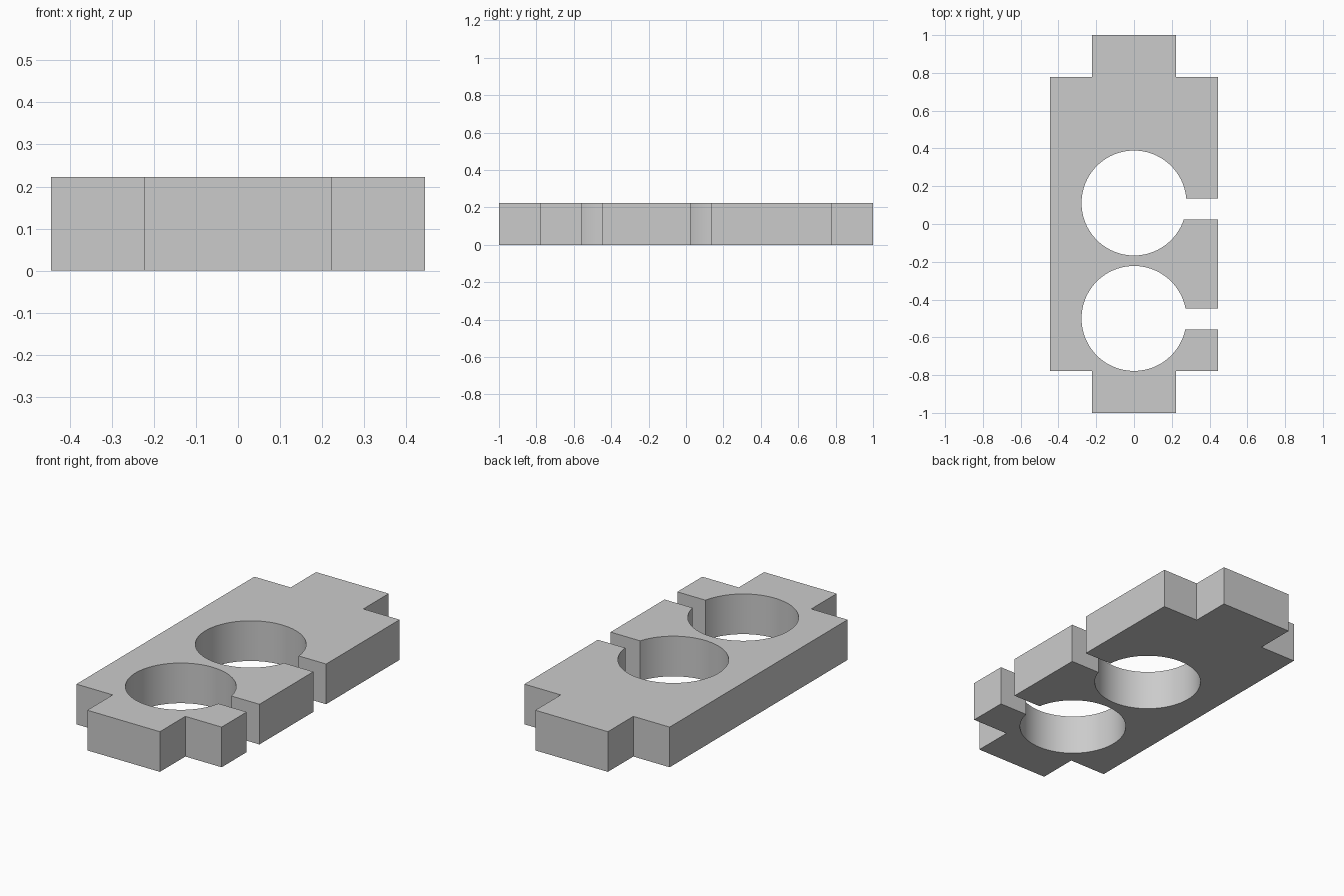
import bpy, bmesh
from math import asin, cos, sin, tau

cube = bpy.data.objects.get("Cube")
if cube:
    bpy.data.objects.remove(cube, do_unlink=True)

UNIT = 1 / 9
HEIGHT = 2 * UNIT
HALF_WIDTH, HALF_BODY = 4 * UNIT, 7 * UNIT
TAB_HALF = 2 * UNIT
RADIUS = 2.5 * UNIT
SLOT_HALF = UNIT / 2
SEGMENTS = 96


def open_hole(centre, slot):
    """Outline of a round hole that opens through a slot to the +x edge."""
    low, high = slot - SLOT_HALF, slot + SLOT_HALF
    start = asin((low - centre) / RADIUS)
    end = asin((high - centre) / RADIUS) - tau
    points = [(HALF_WIDTH, low)]
    for i in range(SEGMENTS + 1):
        a = start + (end - start) * i / SEGMENTS
        points.append((RADIUS * cos(a), centre + RADIUS * sin(a)))
    return points + [(HALF_WIDTH, high)]


# Plate outline, counter-clockwise: front tab, slotted edge, back tab
outline = [(-TAB_HALF, -1), (TAB_HALF, -1), (TAB_HALF, -HALF_BODY), (HALF_WIDTH, -HALF_BODY)]
outline += open_hole(-0.5, -0.503)
outline += open_hole(UNIT, 0.08)
outline += [(HALF_WIDTH, HALF_BODY), (TAB_HALF, HALF_BODY), (TAB_HALF, 1), (-TAB_HALF, 1),
            (-TAB_HALF, HALF_BODY), (-HALF_WIDTH, HALF_BODY),
            (-HALF_WIDTH, -HALF_BODY), (-TAB_HALF, -HALF_BODY)]

# Extrude the outline to the plate thickness
bm = bmesh.new()
base = bm.faces.new([bm.verts.new((x, y, 0)) for x, y in outline])
top = bmesh.ops.extrude_face_region(bm, geom=[base], use_keep_orig=True)["geom"]
bmesh.ops.translate(bm, vec=(0, 0, HEIGHT), verts=[v for v in top if isinstance(v, bmesh.types.BMVert)])
bmesh.ops.recalc_face_normals(bm, faces=bm.faces)
caps = [f for f in bm.faces if len(f.verts) > 4]
bmesh.ops.triangulate(bm, faces=caps)
mesh = bpy.data.meshes.new("clip_plate")
bm.to_mesh(mesh)
bm.free()

plate = bpy.data.objects.new("clip_plate", mesh)
bpy.context.collection.objects.link(plate)

# Plain grey
grey = bpy.data.materials.new("grey")
grey.use_nodes = True
colour = (0.6, 0.6, 0.6, 1)
grey.diffuse_color = colour
grey.node_tree.nodes["Principled BSDF"].inputs["Base Color"].default_value = colour
mesh.materials.append(grey)

# Smooth hole walls, sharp edges
bpy.ops.object.select_all(action="DESELECT")
plate.select_set(True)
bpy.context.view_layer.objects.active = plate
bpy.ops.object.shade_smooth_by_angle()
